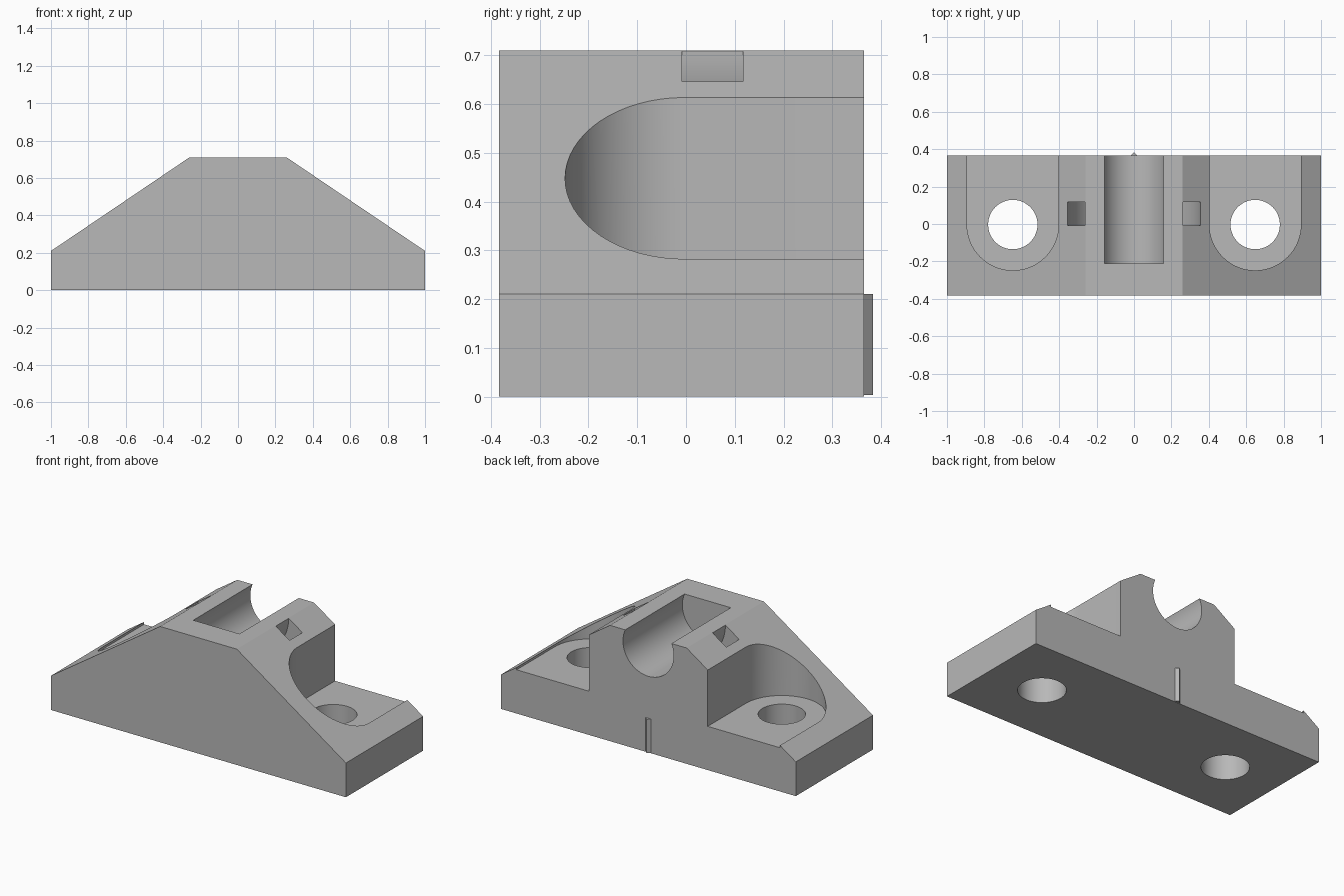
import bpy, bmesh
from math import pi, sin, cos, radians

if "Cube" in bpy.data.objects:
    bpy.data.objects.remove(bpy.data.objects["Cube"], do_unlink=True)

BACK, FRONT, TOP = 0.365, -0.383, 0.71

grey = bpy.data.materials.new("plain grey")
grey.use_nodes = True
grey.diffuse_color = (0.48, 0.48, 0.48, 1)
grey.node_tree.nodes["Principled BSDF"].inputs["Base Color"].default_value = grey.diffuse_color


def arc(cx, cy, r, start, end, steps):
    """Points along an arc, angles in degrees."""
    angles = [radians(start + (end - start) * i / steps) for i in range(steps + 1)]
    return [(cx + r * cos(a), cy + r * sin(a)) for a in angles]


def prism(name, outline, axis, lo, hi):
    """Extrude a flat outline along y (outline in x, z) or z (outline in x, y)."""
    bm = bmesh.new()
    place = (lambda a, b: (a, lo, b)) if axis == "y" else (lambda a, b: (a, b, lo))
    face = bm.faces.new([bm.verts.new(place(a, b)) for a, b in outline])
    grown = bmesh.ops.extrude_face_region(bm, geom=[face])
    step = (0, hi - lo, 0) if axis == "y" else (0, 0, hi - lo)
    verts = [g for g in grown["geom"] if isinstance(g, bmesh.types.BMVert)]
    bmesh.ops.translate(bm, verts=verts, vec=step)
    bmesh.ops.recalc_face_normals(bm, faces=bm.faces)
    mesh = bpy.data.meshes.new(name)
    bm.to_mesh(mesh)
    bm.free()
    mesh.materials.append(grey)
    obj = bpy.data.objects.new(name, mesh)
    bpy.context.collection.objects.link(obj)
    return obj


def cut(target, cutter):
    """Subtract the cutter for good, then discard it."""
    cutter.hide_render = True
    mod = target.modifiers.new("cut", "BOOLEAN")
    mod.operation = "DIFFERENCE"
    mod.solver = "EXACT"
    mod.object = cutter
    bpy.context.view_layer.objects.active = target
    bpy.ops.object.modifier_apply(modifier=mod.name)
    bpy.data.objects.remove(cutter, do_unlink=True)


# Wedge-shaped body
body = prism("bracket_body", [(-1, 0), (1, 0), (1, 0.21), (0.26, TOP),
                              (-0.26, TOP), (-1, 0.21)], "y", FRONT, BACK)

# Screw recesses open to the back, with through holes
for side in (-1, 1):
    x = side * 0.648
    recess = arc(x, -0.003, 0.245, 180, 360, 32) + [(x + 0.245, 0.5), (x - 0.245, 0.5)]
    cut(body, prism("recess_cutter", recess, "z", 0.268, 1))
    cut(body, prism("hole_cutter", arc(x, -0.003, 0.132, 0, 360, 48)[:-1], "z", -0.1, 0.5))

# Round cradle, slightly more than half enclosed
cut(body, prism("cradle_cutter", arc(0, 0.639, 0.172, 0, 360, 64)[:-1], "y", -0.21, 0.5))

# Curved strap tunnel passing under the cradle
tunnel = ([(-0.361, 0.8)] + arc(0, TOP, 0.361, 180, 360, 40) + [(0.361, 0.8), (0.262, 0.8)]
          + arc(0, TOP, 0.262, 360, 180, 40) + [(-0.262, 0.8)])
cut(body, prism("tunnel_cutter", tunnel, "y", -0.008, 0.117))

# Small locating rib on the back
rib = prism("back_rib", [(-0.018, BACK - 0.005), (0.018, BACK - 0.005),
                         (0.018, BACK), (0, 0.383), (-0.018, BACK)], "z", 0.003, 0.21)

# Smooth the curved walls, keep edges sharp
bpy.ops.object.select_all(action="DESELECT")
body.select_set(True)
bpy.context.view_layer.objects.active = body
bpy.ops.object.shade_smooth_by_angle(angle=radians(25))
